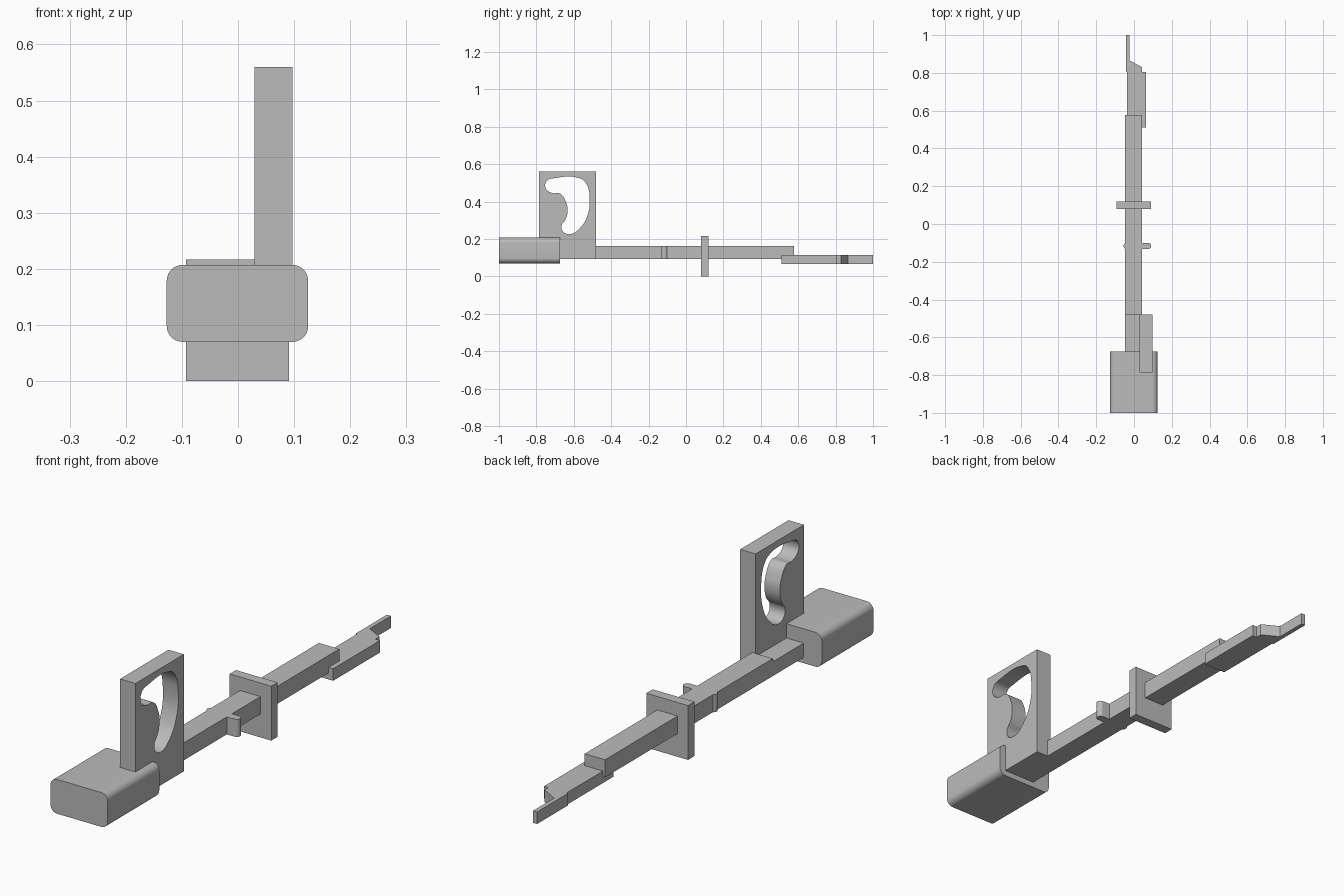
import bpy, bmesh
from math import pi, radians
from mathutils import Matrix

cube = bpy.data.objects.get("Cube")
if cube:
    bpy.data.objects.remove(cube, do_unlink=True)

steel = bpy.data.materials.new("plain grey")
steel.use_nodes = True
GREY = (0.5, 0.5, 0.5, 1)
steel.diffuse_color = GREY
steel.node_tree.nodes["Principled BSDF"].inputs["Base Color"].default_value = GREY


def add_object(name, mesh):
    obj = bpy.data.objects.new(name, mesh)
    bpy.context.collection.objects.link(obj)
    mesh.materials.clear()
    mesh.materials.append(steel)
    return obj


def smooth(obj):
    bpy.ops.object.select_all(action="DESELECT")
    obj.select_set(True)
    bpy.context.view_layer.objects.active = obj
    bpy.ops.object.shade_smooth_by_angle(angle=radians(35))


def box(name, x, y, z, bevel=0, pick=None):
    """Box from three (low, high) ranges; bevels the edges chosen by pick."""
    bm = bmesh.new()
    bmesh.ops.create_cube(bm, size=1)
    for v in bm.verts:
        v.co = [lo + (c + 0.5) * (hi - lo) for c, (lo, hi) in zip(v.co, (x, y, z))]
    if bevel:
        edges = [e for e in bm.edges if pick(e)]
        bmesh.ops.bevel(bm, geom=edges, offset=bevel, segments=8,
                        profile=0.5, affect="EDGES")
    mesh = bpy.data.meshes.new(name)
    bm.to_mesh(mesh)
    bm.free()
    obj = add_object(name, mesh)
    if bevel:
        smooth(obj)
    return obj


def extrusion(name, outline, low, high, rotation=Matrix(), hole=None):
    """Flat outline, with an optional smooth hole, given a thickness."""
    curve = bpy.data.curves.new(name, "CURVE")
    curve.dimensions = "2D"
    curve.fill_mode = "BOTH"
    curve.extrude = (high - low) / 2
    curve.resolution_u = 5
    line = curve.splines.new("POLY")
    line.points.add(len(outline) - 1)
    for p, (a, b) in zip(line.points, outline):
        p.co = (a, b, 0, 1)
    line.use_cyclic_u = True
    if hole:
        loop = curve.splines.new("BEZIER")
        loop.bezier_points.add(len(hole) - 1)
        for p, (a, b) in zip(loop.bezier_points, hole):
            p.co = (a, b, 0)
            p.handle_left_type = p.handle_right_type = "AUTO"
        loop.use_cyclic_u = True
    temp = bpy.data.objects.new(name + " curve", curve)
    bpy.context.collection.objects.link(temp)
    graph = bpy.context.evaluated_depsgraph_get()
    mesh = bpy.data.meshes.new_from_object(temp.evaluated_get(graph))
    bpy.data.objects.remove(temp, do_unlink=True)
    mesh.transform(rotation @ Matrix.Translation((0, 0, (low + high) / 2)))
    bm = bmesh.new()
    bm.from_mesh(mesh)
    bmesh.ops.remove_doubles(bm, verts=bm.verts, dist=0.0001)
    bmesh.ops.recalc_face_normals(bm, faces=bm.faces)
    bm.to_mesh(mesh)
    bm.free()
    mesh.name = name
    obj = add_object(name, mesh)
    smooth(obj)
    return obj


def along(edge, axis):
    a, b = (v.co for v in edge.verts)
    return abs(a[axis] - b[axis]) > 0.01


# Handle with its long edges rounded
box("handle", (-0.127, 0.125), (-1, -0.675), (0.07, 0.207), 0.028,
    lambda e: along(e, 1))

# Main bar, slightly lower where it enters the handle
box("bar", (-0.047, 0.043), (-0.48, 0.577), (0.093, 0.163))
box("bar_root", (-0.047, 0.043), (-0.69, -0.48), (0.093, 0.15))

# Square guard
box("guard", (-0.093, 0.091), (0.08, 0.12), (0, 0.217))

# Cross pin with rounded ends
box("cross_pin", (-0.055, 0.091), (-0.132, -0.1), (0.093, 0.163), 0.0155,
    lambda e: along(e, 2))

# Upright plate with the curved slot
slot = [(-0.71, 0.524), (-0.57, 0.525), (-0.536, 0.5), (-0.515, 0.41),
        (-0.527, 0.325), (-0.567, 0.258), (-0.62, 0.226), (-0.658, 0.24),
        (-0.665, 0.273), (-0.645, 0.303), (-0.633, 0.345), (-0.641, 0.395),
        (-0.674, 0.443), (-0.71, 0.445), (-0.742, 0.46), (-0.753, 0.486),
        (-0.74, 0.515)]
y0, y1, z0, z1 = -0.785, -0.48, 0.093, 0.56
turn = Matrix.Rotation(pi / 2, 4, "Z") @ Matrix.Rotation(pi / 2, 4, "X")
extrusion("slotted_plate", [(y0, z0), (y1, z0), (y1, z1), (y0, z1)],
          0.029, 0.097, turn, slot)

# Stepped blade tapering to a thin tip
blade = [(-0.037, 0.51), (0.063, 0.51), (0.063, 0.805), (0.043, 0.805),
         (0.043, 0.83), (-0.025, 0.867), (-0.025, 1), (-0.043, 1),
         (-0.043, 0.805), (-0.037, 0.805)]
extrusion("blade", blade, 0.067, 0.115)
